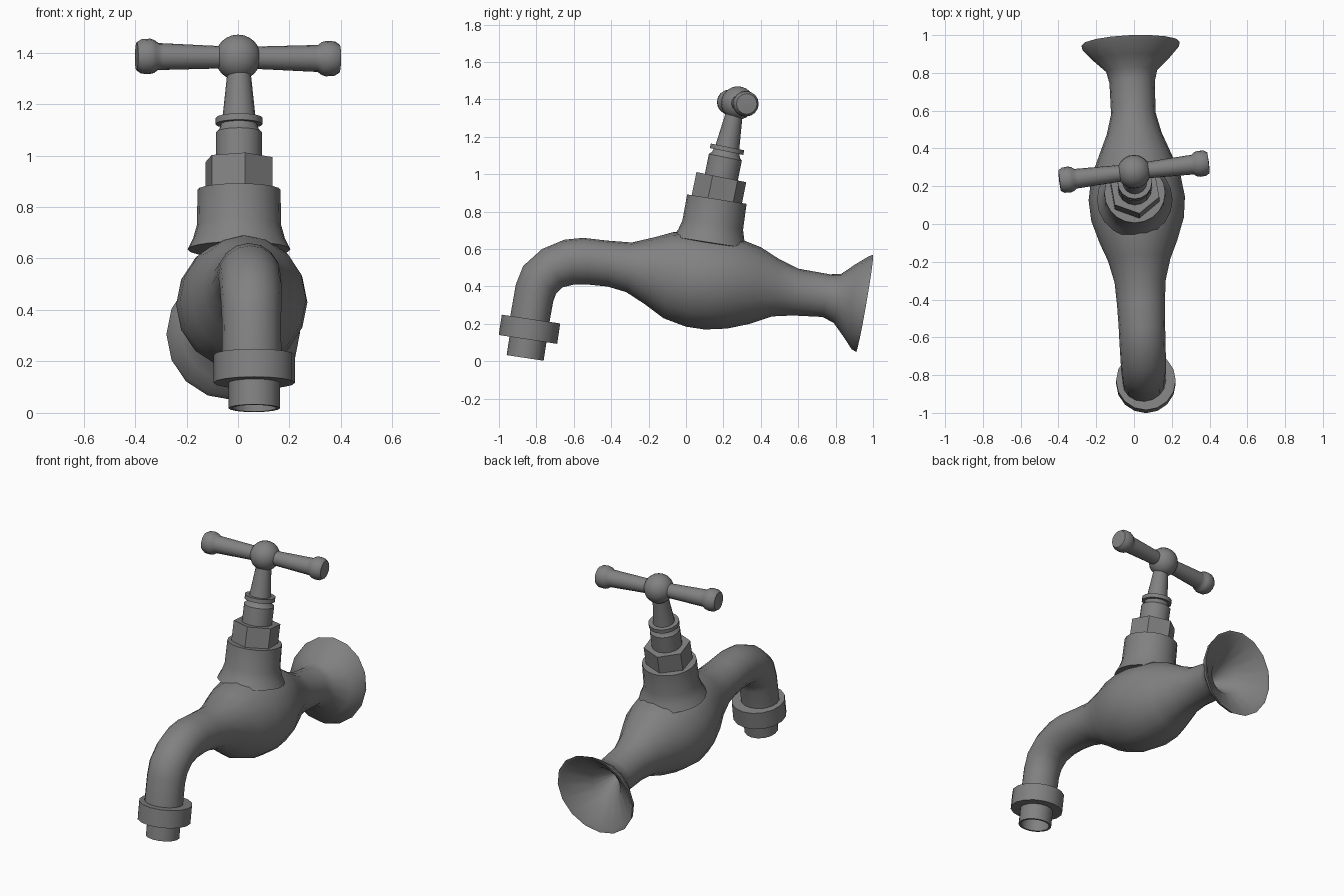
import bpy
import bmesh
from math import cos, sin, pi, radians
from mathutils import Vector, Matrix

start_cube = bpy.data.objects.get("Cube")
if start_cube:
    bpy.data.objects.remove(start_cube, do_unlink=True)

# One dull grey metal for everything
metal = bpy.data.materials.new("grey_metal")
metal.use_nodes = True
grey = (0.22, 0.22, 0.22, 1.0)
metal.diffuse_color = grey
metal.node_tree.nodes["Principled BSDF"].inputs["Base Color"].default_value = grey


def finish(name, bm, angle):
    """Turn a bmesh into a shaded object."""
    bmesh.ops.remove_doubles(bm, verts=bm.verts, dist=0.0001)
    bmesh.ops.recalc_face_normals(bm, faces=bm.faces)
    mesh = bpy.data.meshes.new(name)
    bm.to_mesh(mesh)
    bm.free()
    mesh.materials.append(metal)
    obj = bpy.data.objects.new(name, mesh)
    bpy.context.collection.objects.link(obj)
    bpy.ops.object.select_all(action="DESELECT")
    obj.select_set(True)
    bpy.context.view_layer.objects.active = obj
    bpy.ops.object.shade_smooth_by_angle(angle=radians(angle))
    return obj


def skin(name, rings, angle):
    """Bridge consecutive rings of points and cap both ends."""
    bm = bmesh.new()
    loops = [[bm.verts.new(p) for p in ring] for ring in rings]
    count = len(loops[0])
    for a, b in zip(loops, loops[1:]):
        for i in range(count):
            j = (i + 1) % count
            bm.faces.new((a[i], a[j], b[j], b[i]))
    bm.faces.new(loops[0])
    bm.faces.new(reversed(loops[-1]))
    return finish(name, bm, angle)


def lathe(name, profile, frame, sides=16, angle=35):
    """Revolve (radius, height) pairs about the local z axis of a frame."""
    rings = []
    for radius, height in profile:
        r = max(radius, 0.001)
        rings.append([frame @ Vector((r * cos(2 * pi * i / sides),
                                      r * sin(2 * pi * i / sides), height))
                      for i in range(sides)])
    return skin(name, rings, angle)


def tilted(origin, lean, yaw=0):
    """Frame leaning toward the back, then spun on its own axis."""
    return (Matrix.Translation(origin) @ Matrix.Rotation(radians(-lean), 4, "X")
            @ Matrix.Rotation(radians(yaw), 4, "Z"))


# Body tube: top point (y, z), bottom point (y, z), half width,
# running from inside the wall flange to the spout end
SECTIONS = [
    (.72, .37, .71, .33, .02),
    (.85, .44, .82, .23, .10),
    (.99, .55, .907, .07, .24),
    (1.0, .57, .91, .05, .26),
    (.975, .56, .885, .065, .255),
    (.90, .515, .85, .12, .205),
    (.83, .467, .79, .205, .135),
    (.77, .465, .73, .237, .12),
    (.60, .495, .57, .245, .118),
    (.50, .545, .46, .24, .145),
    (.40, .61, .34, .20, .19),
    (.30, .65, .22, .175, .235),
    (.17, .68, .10, .17, .255),
    (.05, .69, .0, .185, .245),
    (-.07, .69, -.12, .23, .205),
    (-.16, .665, -.22, .305, .165),
    (-.29, .635, -.32, .37, .135),
    (-.42, .645, -.42, .40, .127),
    (-.55, .66, -.52, .41, .123),
    (-.65, .65, -.60, .41, .122),
    (-.77, .60, -.66, .395, .12),
    (-.87, .51, -.695, .36, .118),
    (-.91, .41, -.71, .32, .115),
    (-.945, .21, -.735, .18, .115),
]


def section_ring(yt, zt, yb, zb, half_width, sides=16):
    y, z = (yt + yb) / 2, (zt + zb) / 2
    centre = Vector((0.02 - 0.04 * y, y, z))
    up = Vector((0, yt - yb, zt - zb)) / 2
    side = Vector((1, 0.04, 0.02)) * half_width
    return [centre + side * cos(2 * pi * i / sides) + up * sin(2 * pi * i / sides)
            for i in range(sides)]


skin("body_and_spout", [section_ring(*s) for s in SECTIONS], 50)

# Valve neck, nut and stem share one leaning axis
valve_origin = (0.004, 0.165, 0.867)
valve = tilted(valve_origin, 11.5)
lathe("valve_neck", [(0, -.25), (.20, -.235), (.178, -.19), (.164, -.14),
                     (.161, 0), (0, 0)], tilted(valve_origin, 9), 20)
lathe("hex_nut", [(0, -.02), (.138, -.02), (.138, .12), (0, .12)],
      tilted(valve_origin, 11.5, 40), 6)
lathe("gland", [(0, .1), (.09, .1), (.09, .228), (.076, .242), (.07, .265), (0, .265)],
      valve)
lathe("gland_ring", [(0, .26), (.091, .26), (.091, .285), (0, .285)], valve)
lathe("stem", [(0, .27), (.066, .27), (.046, .46), (.046, .5), (0, .5)], valve)

# Ball hub
hub = Vector((0, 0.277, 1.381))
bm = bmesh.new()
bmesh.ops.create_uvsphere(bm, u_segments=20, v_segments=12, radius=0.089,
                          matrix=Matrix.Translation(hub))
finish("handle_hub", bm, 40)

# Two mirrored handle arms with flared knobs
ARM = [(0, .03), (.042, .03), (.052, .3), (.052, .312), (.064, .328),
       (.069, .345), (.067, .378), (.055, .397), (0, .4)]
bar = Vector((0.993, 0.12, -0.012))
for name, sign in (("left", 1), ("right", -1)):
    turn = (bar * sign).to_track_quat("Z", "Y").to_matrix().to_4x4()
    lathe(name + "_handle_arm", ARM, Matrix.Translation(hub) @ turn, 16, 40)

# Spout collar and hollow nozzle
outlet = tilted((0.063, -0.86, 0.018), 8.6)
lathe("spout_collar", [(0, .1), (.158, .1), (.158, .21), (0, .21)], outlet)
lathe("nozzle", [(0, .11), (.086, .11), (.086, 0), (.1, 0), (.1, .13), (0, .13)],
      outlet)
